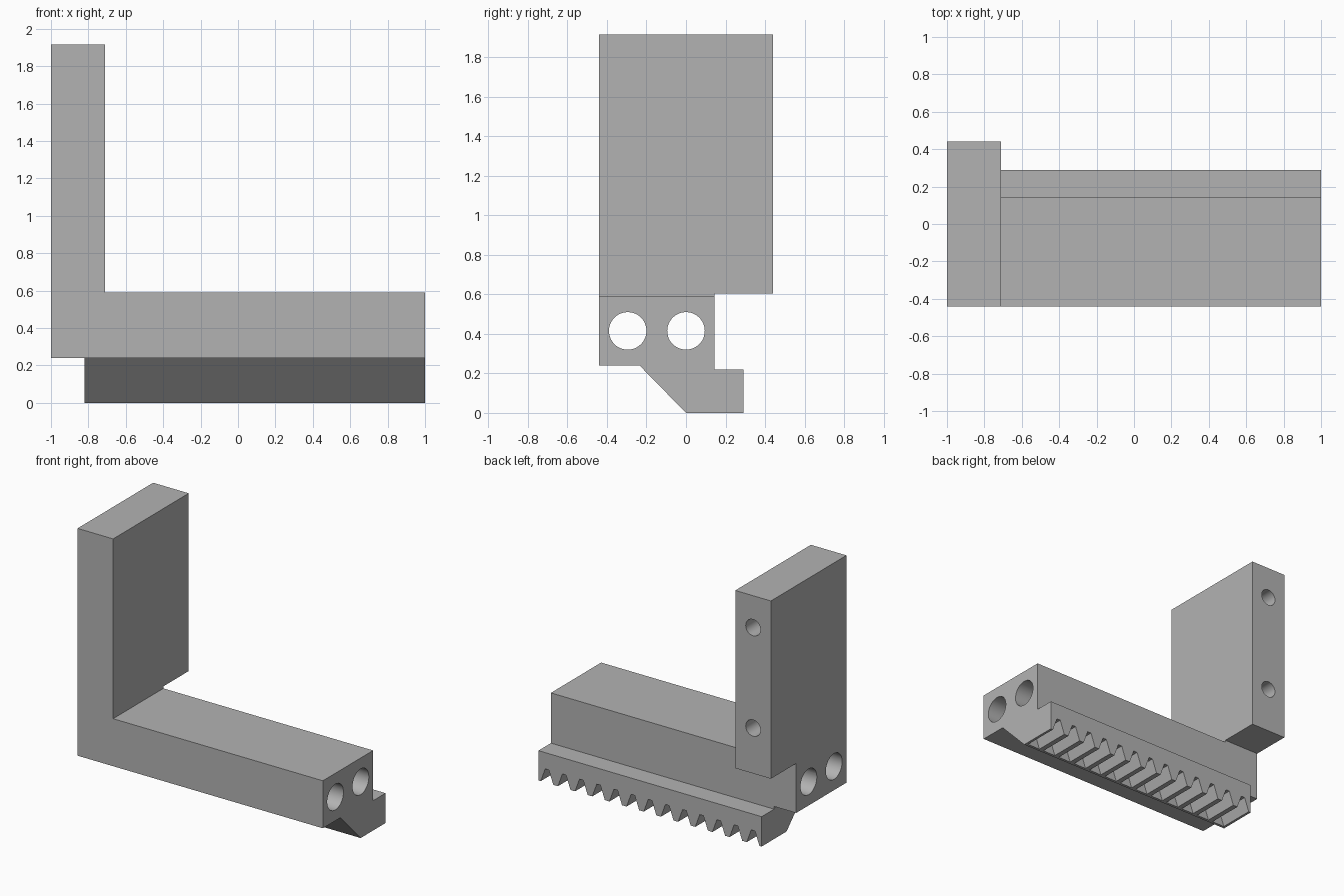
import bpy
import bmesh
import math
from mathutils import Vector

cube = bpy.data.objects.get("Cube")
if cube:
    bpy.data.objects.remove(cube, do_unlink=True)

steel = bpy.data.materials.new("grey steel")
steel.use_nodes = True
grey = (0.45, 0.45, 0.45, 1)
steel.diffuse_color = grey
steel.node_tree.nodes["Principled BSDF"].inputs["Base Color"].default_value = grey


def prism(name, points, axis, start, end):
    """Extrude a 2D outline along x (outline in y, z) or y (outline in x, z)."""
    bm = bmesh.new()
    place = (lambda a, b: (start, a, b)) if axis == "x" else (lambda a, b: (a, start, b))
    face = bm.faces.new([bm.verts.new(place(a, b)) for a, b in points])
    shift = Vector((end - start, 0, 0) if axis == "x" else (0, end - start, 0))
    top = bmesh.ops.extrude_face_region(bm, geom=[face])["geom"]
    bmesh.ops.translate(bm, vec=shift, verts=[v for v in top if isinstance(v, bmesh.types.BMVert)])
    bmesh.ops.recalc_face_normals(bm, faces=bm.faces)
    mesh = bpy.data.meshes.new(name)
    bm.to_mesh(mesh)
    bm.free()
    mesh.materials.append(steel)
    obj = bpy.data.objects.new(name, mesh)
    bpy.context.collection.objects.link(obj)
    return obj


def circle(a, b, radius, sides=48):
    turn = [math.tau * i / sides for i in range(sides)]
    return [(a + radius * math.cos(t), b + radius * math.sin(t)) for t in turn]


def combine(target, tool, operation):
    """Apply a boolean and discard the tool object."""
    mod = target.modifiers.new(operation, "BOOLEAN")
    mod.operation, mod.solver, mod.object = operation, "EXACT", tool
    bpy.context.view_layer.update()
    graph = bpy.context.evaluated_depsgraph_get()
    mesh = bpy.data.meshes.new_from_object(target.evaluated_get(graph))
    target.modifiers.clear()
    target.data = mesh
    bpy.data.objects.remove(tool, do_unlink=True)


# L-shaped body: bar and upright in one side profile
LEFT, INNER, RIGHT = -1, -0.71, 1
FRONT, BAR_BACK, BACK = -0.44, 0.145, 0.44
BASE, BAR_TOP, TOP = 0.24, 0.59, 1.915
body = prism("bracket", [(LEFT, BASE), (RIGHT, BASE), (RIGHT, BAR_TOP), (INNER, BAR_TOP),
                         (INNER, TOP), (LEFT, TOP)], "y", FRONT, BAR_BACK)

# Rear half of the upright, overhanging behind the bar
overhang = prism("upright_rear", [(LEFT, 0.605), (INNER, 0.605), (INNER, TOP), (LEFT, TOP)],
                 "y", 0, BACK)
combine(body, overhang, "UNION")

# Rack rail with a sloped front, let into the underside of the bar
rail = prism("rack_rail", [(-0.235, BASE), (0, 0), (0.29, 0), (0.29, 0.22), (BAR_BACK, 0.22),
                           (BAR_BACK, 0.28), (-0.235, 0.28)], "x", -0.82, RIGHT)

# Tooth gaps, open at the back of the rail
PITCH = 0.14
for i in range(13):
    x = -0.82 + PITCH * (i + 0.5)
    gap = prism("tooth_gap", [(x - 0.055, -0.01), (x + 0.055, -0.01), (x + 0.015, 0.1),
                              (x - 0.015, 0.1)], "y", 0.02, 0.4)
    combine(rail, gap, "DIFFERENCE")
combine(body, rail, "UNION")

# Two bores along the full length of the bar
for y in (-0.295, 0):
    combine(body, prism("bore", circle(y, 0.415, 0.095), "x", -1.1, 1.1), "DIFFERENCE")

# Two blind holes in the back of the upright
for z in (0.94, 1.68):
    combine(body, prism("blind_hole", circle(-0.855, z, 0.06), "y", 0.14, 0.5), "DIFFERENCE")

# Merge coplanar faces left over from the joins
bm = bmesh.new()
bm.from_mesh(body.data)
bmesh.ops.remove_doubles(bm, verts=bm.verts, dist=0.0001)
bmesh.ops.dissolve_limit(bm, angle_limit=math.radians(1), verts=bm.verts, edges=bm.edges)
bm.to_mesh(body.data)
bm.free()

bpy.ops.object.select_all(action="DESELECT")
body.select_set(True)
bpy.context.view_layer.objects.active = body
bpy.ops.object.shade_smooth_by_angle(angle=math.radians(30))
